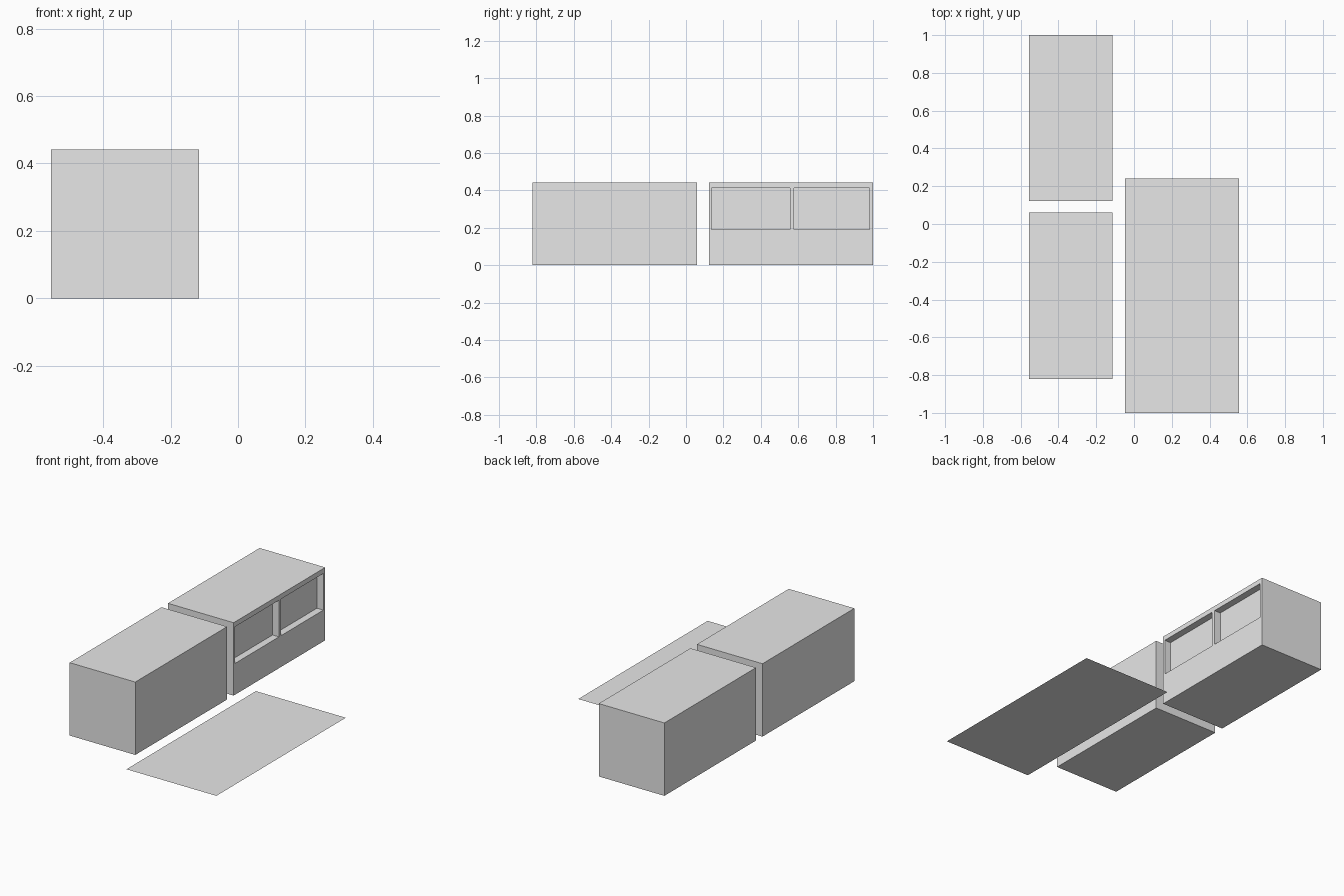
import bpy

# Remove the default cube
default = bpy.data.objects.get("Cube")
if default:
    bpy.data.objects.remove(default, do_unlink=True)

# Single plain grey material
GREY = (0.8, 0.8, 0.8, 1.0)
grey = bpy.data.materials.new("plain_grey")
grey.use_nodes = True
grey.diffuse_color = GREY
for node in grey.node_tree.nodes:
    if node.type == 'BSDF_PRINCIPLED':
        node.inputs["Base Color"].default_value = GREY


def place(obj, name, lo, hi):
    """Fit a unit primitive between two corners."""
    obj.name = name
    obj.location = [(a + b) / 2 for a, b in zip(lo, hi)]
    obj.scale = [(b - a) or 1 for a, b in zip(lo, hi)]
    bpy.ops.object.transform_apply(location=False, rotation=False, scale=True)
    obj.data.materials.append(grey)
    return obj


def box(name, lo, hi):
    bpy.ops.mesh.primitive_cube_add(size=1)
    return place(bpy.context.object, name, lo, hi)


LEFT, RIGHT, HEIGHT = -0.555, -0.115, 0.442
RECESS = 0.043

# Two matching blocks in a row
front_block = box("front_block", (LEFT, -0.82, 0), (RIGHT, 0.06, HEIGHT))
rear_block = box("rear_block", (LEFT, 0.122, 0), (RIGHT, 1.0, HEIGHT))

# Two shallow recesses cut in the long side of the rear block
for start, end in ((0.136, 0.557), (0.578, 0.982)):
    cutter = box("recess_cutter", (RIGHT - RECESS, start, 0.19),
                 (RIGHT + RECESS, end, 0.412))
    cutter.hide_render = True
    cut = rear_block.modifiers.new("recess", 'BOOLEAN')
    cut.operation = 'DIFFERENCE'
    cut.solver = 'EXACT'
    cut.object = cutter
    bpy.context.view_layer.objects.active = rear_block
    bpy.ops.object.modifier_apply(modifier=cut.name)
    bpy.data.objects.remove(cutter, do_unlink=True)

# Flat ground sheet beside the blocks
bpy.ops.mesh.primitive_plane_add(size=1)
place(bpy.context.object, "ground_sheet", (-0.048, -1.0, 0), (0.555, 0.24, 0))
